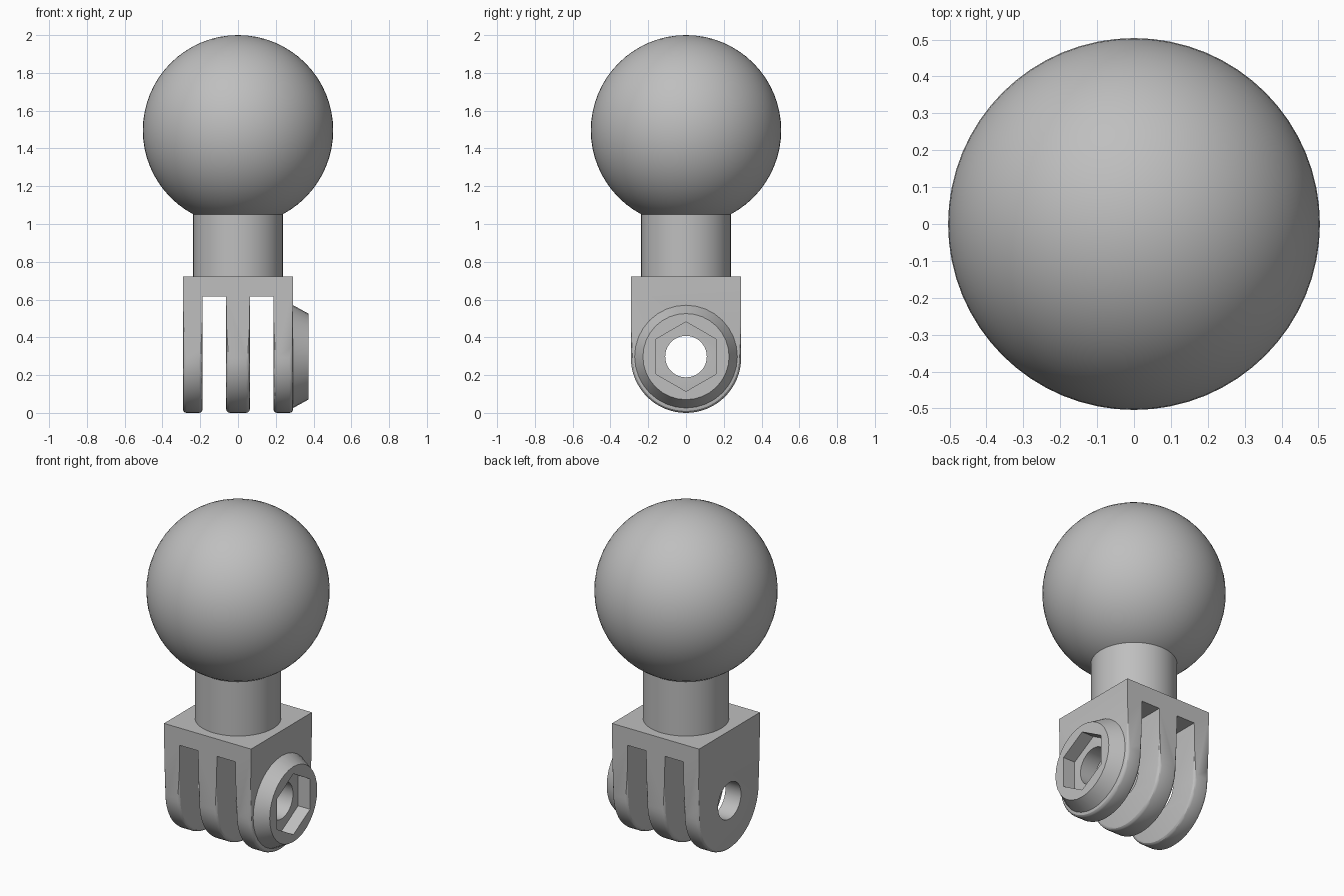
import bpy, bmesh, math
from mathutils import Matrix

if "Cube" in bpy.data.objects:
    bpy.data.objects.remove(bpy.data.objects["Cube"])

grey = bpy.data.materials.new("grey")
grey.diffuse_color = (0.52, 0.52, 0.52, 1)
grey.use_nodes = True
grey.node_tree.nodes["Principled BSDF"].inputs["Base Color"].default_value = grey.diffuse_color

W = 0.292          # half width of the clevis block
TOP = 0.722        # top of the clevis block
AXIS_Z = 0.298     # height of the bolt axis


def new_object(name, bm):
    bmesh.ops.recalc_face_normals(bm, faces=bm.faces)
    me = bpy.data.meshes.new(name)
    bm.to_mesh(me)
    bm.free()
    me.materials.append(grey)
    ob = bpy.data.objects.new(name, me)
    bpy.context.collection.objects.link(ob)
    return ob


def select(ob):
    bpy.ops.object.select_all(action='DESELECT')
    ob.select_set(True)
    bpy.context.view_layer.objects.active = ob


def smooth(ob, degrees=30):
    select(ob)
    bpy.ops.object.shade_smooth_by_angle(angle=math.radians(degrees))


def cut(ob, cutter):
    mod = ob.modifiers.new("cut", 'BOOLEAN')
    mod.operation, mod.solver, mod.object = 'DIFFERENCE', 'EXACT', cutter
    select(ob)
    bpy.ops.object.modifier_apply(modifier=mod.name)
    bpy.data.objects.remove(cutter)


def x_cone(name, x0, x1, r0, r1, sides, turn=0.0):
    """Cylinder or cone lying along x on the bolt axis."""
    bm = bmesh.new()
    bmesh.ops.create_cone(bm, cap_ends=True, segments=sides, radius1=r0,
                          radius2=r1, depth=x1 - x0)
    m = (Matrix.Translation(((x0 + x1) / 2, 0, AXIS_Z))
         @ Matrix.Rotation(math.pi / 2, 4, 'Y') @ Matrix.Rotation(turn, 4, 'Z'))
    bmesh.ops.transform(bm, matrix=m, verts=bm.verts)
    return new_object(name, bm)


def box(name, x0, x1, y0, y1, z0, z1):
    bm = bmesh.new()
    bmesh.ops.create_cube(bm, size=1)
    for v in bm.verts:
        v.co = ((x0 if v.co.x < 0 else x1), (y0 if v.co.y < 0 else y1),
                (z0 if v.co.z < 0 else z1))
    return new_object(name, bm)


# Clevis: block with a round bottom, extruded along x
bm = bmesh.new()
N = 32
profile = [(W, TOP), (-W, TOP)]
for i in range(N + 1):
    a = math.pi + math.pi * i / N
    profile.append((W * math.cos(a), W + W * math.sin(a)))
face = bm.faces.new([bm.verts.new((-W, y, z)) for y, z in profile])
ext = bmesh.ops.extrude_face_region(bm, geom=[face])
bmesh.ops.translate(bm, vec=(2 * W, 0, 0),
                    verts=[g for g in ext["geom"] if isinstance(g, bmesh.types.BMVert)])
clevis = new_object("clevis", bm)

# Two slots leave three fingers
for s in (-1, 1):
    xa, xb = sorted((s * 0.063, s * 0.187))
    cut(clevis, box("slot_cutter", xa, xb, -1, 1, -1, 0.617))

# Rounded edges around the finger tips
bm = bmesh.new()
bm.from_mesh(clevis.data)
rim = [e for e in bm.edges
       if max(v.co.z for v in e.verts) < W + 0.001
       and abs(e.verts[0].co.x - e.verts[1].co.x) < 1e-4
       and len(e.link_faces) == 2 and e.calc_face_angle(0) > 1]
bmesh.ops.bevel(bm, geom=rim, offset=0.02, offset_type='OFFSET', segments=3,
                profile=0.5, affect='EDGES', clamp_overlap=False)
bm.to_mesh(clevis.data)
bm.free()

# Bolt hole through all fingers
cut(clevis, x_cone("hole_cutter", -1, 1, 0.11, 0.11, 40))
smooth(clevis)

# Nut holder: tapered ring with a hexagonal pocket
holder = x_cone("nut_holder", W, 0.372, 0.272, 0.228, 32)
cut(holder, x_cone("hex_cutter", 0.2, 0.5, 0.184, 0.184, 6, math.pi / 2))
smooth(holder)

# Neck
bm = bmesh.new()
bmesh.ops.create_cone(bm, cap_ends=False, segments=64, radius1=0.237,
                      radius2=0.237, depth=1.07 - TOP)
bmesh.ops.translate(bm, vec=(0, 0, (1.07 + TOP) / 2), verts=bm.verts)
smooth(new_object("neck", bm))

# Ball
bm = bmesh.new()
bmesh.ops.create_uvsphere(bm, u_segments=64, v_segments=32, radius=0.504)
bmesh.ops.translate(bm, vec=(0, 0, 1.496), verts=bm.verts)
smooth(new_object("ball", bm))
